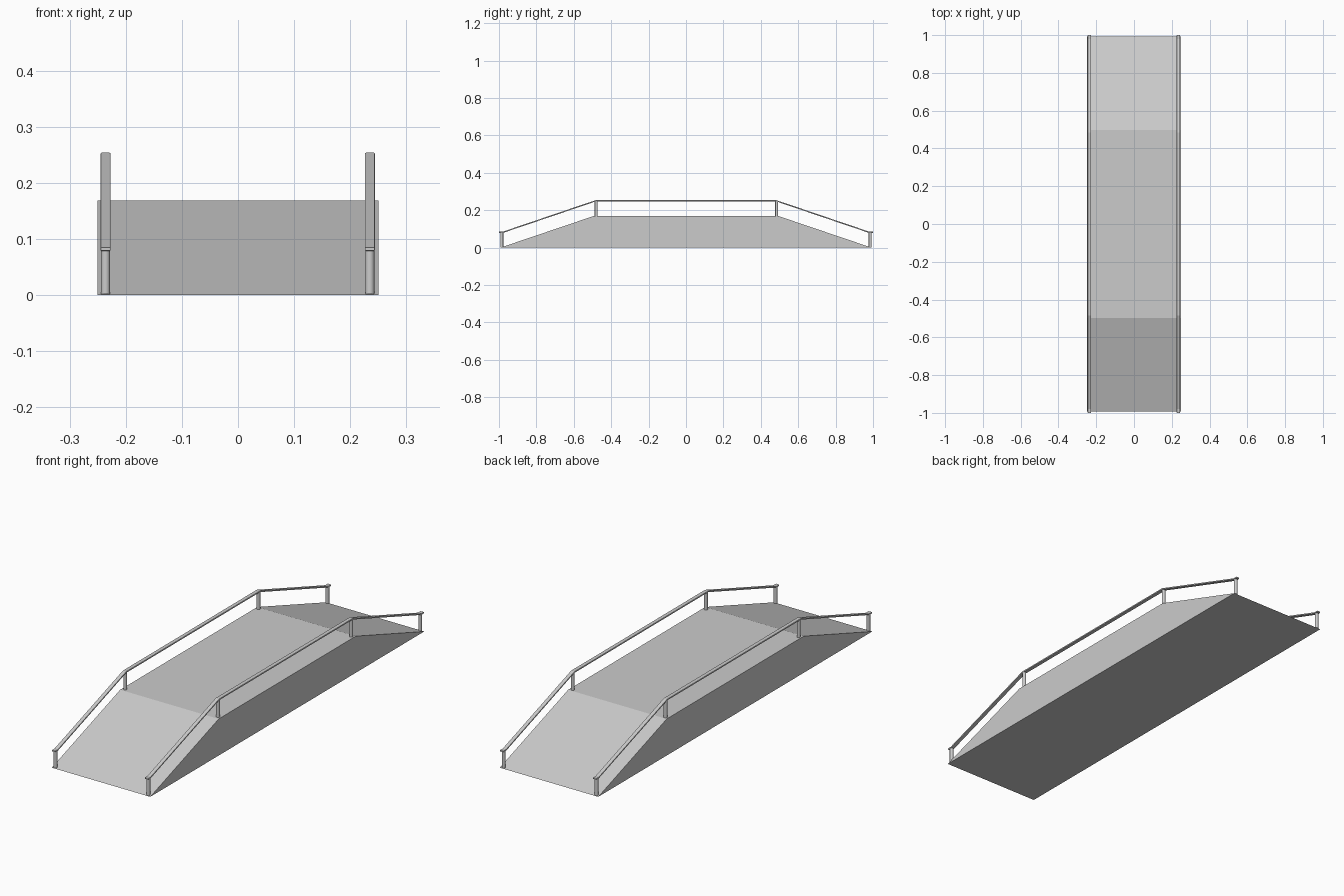
import bpy, bmesh

if "Cube" in bpy.data.objects:
    bpy.data.objects.remove(bpy.data.objects["Cube"])


def prism(name, profile, x0, x1):
    """Extrude a (y, z) outline between two x positions."""
    bm = bmesh.new()
    face = bm.faces.new([bm.verts.new((x0, y, z)) for y, z in profile])
    ext = bmesh.ops.extrude_face_region(bm, geom=[face])
    verts = [v for v in ext["geom"] if isinstance(v, bmesh.types.BMVert)]
    bmesh.ops.translate(bm, verts=verts, vec=(x1 - x0, 0, 0))
    bmesh.ops.recalc_face_normals(bm, faces=bm.faces)
    mesh = bpy.data.meshes.new(name)
    bm.to_mesh(mesh)
    bm.free()
    ob = bpy.data.objects.new(name, mesh)
    bpy.context.collection.objects.link(ob)
    return ob


# Solid ramped deck
prism("ramp_deck", [(-0.993, 0), (0.993, 0), (0.497, 0.168), (-0.497, 0.168)], -0.25, 0.25)

# Handrail centre line: level ends, slopes and flat middle
half = [(0.485, 0.250), (0.980, 0.082), (1.0, 0.082)]
path = [(-y, z) for y, z in reversed(half)] + half

for side, x in (("left", -0.236), ("right", 0.235)):
    # Handrail bar
    t = 0.0035
    outline = [(y, z + t) for y, z in path] + [(y, z - t) for y, z in reversed(path)]
    rail = prism(side + "_handrail", outline, x - 0.009, x + 0.009)
    bevel = rail.modifiers.new("soft_edges", 'BEVEL')
    bevel.width = 0.002
    bevel.segments = 2

    # Round posts at the ends and at the slope breaks
    for i, (y, z0, z1) in enumerate([(-0.985, 0.002, 0.082), (-0.48, 0.166, 0.25),
                                     (0.485, 0.166, 0.25), (0.985, 0.002, 0.082)]):
        bpy.ops.mesh.primitive_cylinder_add(vertices=20, radius=0.008, depth=z1 - z0,
                                            location=(x, y, (z0 + z1) / 2))
        post = bpy.context.object
        post.name = f"{side}_post_{i + 1}"
        bpy.ops.object.shade_smooth_by_angle()
